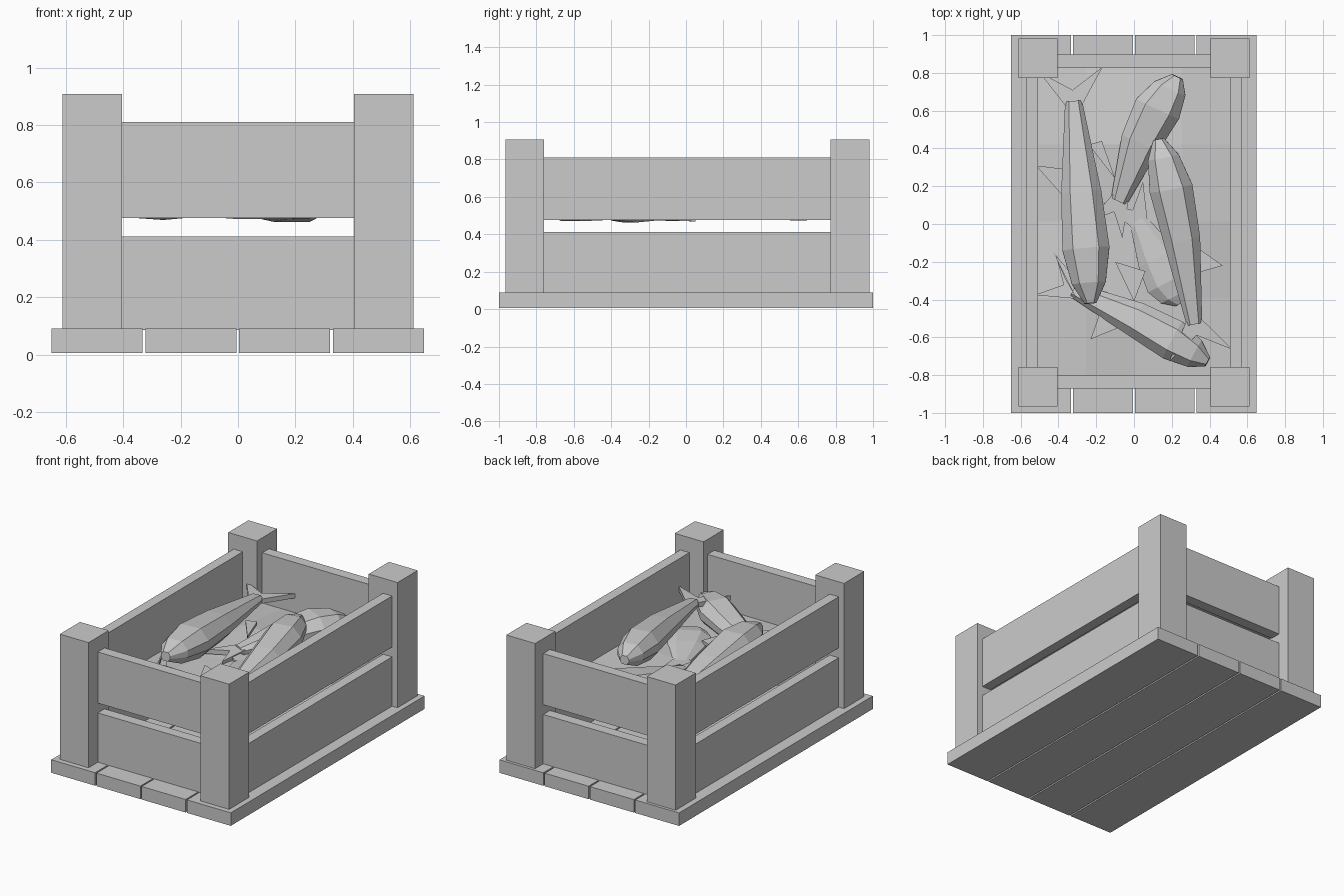
import bpy, bmesh, math
from mathutils import Vector

old = bpy.data.objects.get("Cube")
if old:
    bpy.data.objects.remove(old, do_unlink=True)

grey = bpy.data.materials.new("plain grey")
grey.use_nodes = True
COLOUR = (0.6, 0.6, 0.6, 1)
grey.diffuse_color = COLOUR
grey.node_tree.nodes["Principled BSDF"].inputs["Base Color"].default_value = COLOUR


def finish(name, bm):
    bmesh.ops.recalc_face_normals(bm, faces=bm.faces)
    mesh = bpy.data.meshes.new(name)
    bm.to_mesh(mesh)
    bm.free()
    mesh.materials.append(grey)
    obj = bpy.data.objects.new(name, mesh)
    bpy.context.collection.objects.link(obj)
    return obj


def box(name, xs, ys, zs):
    bm = bmesh.new()
    bmesh.ops.create_cube(bm, size=1)
    for v in bm.verts:
        v.co = [(r[0] + r[1]) / 2 + c * (r[1] - r[0]) for c, r in zip(v.co, (xs, ys, zs))]
    return finish(name, bm)


def plate(bm, outline, thick):
    """Thin slab from an outline of points."""
    top = [bm.verts.new(p + Vector((0, 0, thick / 2))) for p in outline]
    low = [bm.verts.new(p - Vector((0, 0, thick / 2))) for p in outline]
    bm.faces.new(top)
    bm.faces.new(low[::-1])
    n = len(top)
    for i in range(n):
        bm.faces.new((top[i], low[i], low[(i + 1) % n], top[(i + 1) % n]))


# Floor planks
for i in range(4):
    x = -0.65 + i * 0.327
    box("floor_plank", (x, x + 0.317), (-1, 1), (0.005, 0.09))

# Corner posts
for sx in (-1, 1):
    for y in (-0.862, 0.877):
        box("corner_post", (sx * 0.508 - 0.104, sx * 0.508 + 0.104),
            (y - 0.104, y + 0.104), (0.085, 0.908))

# Two rows of slats on every side
for z0, z1 in ((0.085, 0.412), (0.476, 0.81)):
    for sx in (-1, 1):
        box("side_slat", (sx * 0.54 - 0.033, sx * 0.54 + 0.033), (-0.8, 0.8), (z0, z1))
    for y in (-0.835, 0.862):
        box("end_slat", (-0.42, 0.42), (y - 0.035, y + 0.035), (z0, z1))

# Gently uneven bed under the fish
bm = bmesh.new()
bmesh.ops.create_grid(bm, x_segments=4, y_segments=4, size=1)
for v in bm.verts:
    u, w = v.co.x, v.co.y
    inside = abs(u) < 0.9 and abs(w) < 0.9
    lift = 0.035 + 0.025 * math.sin(u * 3 + w * 4) if inside else 0
    v.co = (u * 0.51, w * 0.815 + 0.013, 0.482 + lift)
finish("bed", bm)

# Fish body stations: distance along, half width, half thickness
STATIONS = ((0, 0.25, 0.3), (0.1, 0.72, 0.75), (0.27, 1, 1), (0.55, 0.85, 0.82), (1, 0.36, 0.3))
SECTION = ((1, 0.3), (0.55, 1), (-0.55, 1), (-1, 0.3),
           (-1, -0.3), (-0.55, -1), (0.55, -1), (1, -0.3))


def fish(name, nose, tail, width, thick, bend=0, spread=0.17):
    nose, tail = Vector(nose), Vector(tail)
    along = (tail - nose).normalized()
    side = Vector((-along.y, along.x, 0)).normalized()
    up = along.cross(side)
    bm = bmesh.new()
    rings = []
    for t, w, h in STATIONS:
        c = nose.lerp(tail, t) + side * bend * math.sin(math.pi * t)
        rings.append([bm.verts.new(c + side * a * w * width + up * b * h * thick)
                      for a, b in SECTION])
    for a, b in zip(rings, rings[1:]):
        for i in range(8):
            j = (i + 1) % 8
            bm.faces.new((a[i], a[j], b[j], b[i]))
    bm.faces.new(rings[0])
    bm.faces.new(rings[-1])
    # Forked tail fin, as two lobes
    for s in (-1, 1):
        plate(bm, [tail - along * 0.02, tail + side * s * width * 0.36 - along * 0.02,
                   tail + side * s * spread + along * 0.17, tail + along * 0.06], 0.03)
    return finish(name, bm)


fish("fish_top_right", (0.13, 0.45, 0.67), (0.32, -0.53, 0.62), 0.115, 0.09, 0.02)
fish("fish_top_left", (-0.23, -0.42, 0.655), (-0.32, 0.65, 0.60), 0.125, 0.095, 0.0)
fish("fish_back", (0.23, 0.78, 0.57), (-0.08, 0.12, 0.53), 0.125, 0.085, -0.03, 0.1)
fish("fish_front", (0.39, -0.73, 0.57), (-0.32, -0.35, 0.52), 0.11, 0.085, -0.02, 0.12)
fish("fish_buried", (0.25, -0.42, 0.51), (0.02, 0.02, 0.52), 0.13, 0.05, 0, 0.12)

# Loose side fins: root, root, tip, height
FINS = (((-0.36, 0.29), (-0.36, 0.13), (-0.52, 0.31), 0.56),
        ((-0.24, 0.42), (-0.1, 0.24), (-0.17, 0.44), 0.56),
        ((0.0, 0.36), (-0.06, 0.26), (0.0, 0.5), 0.55),
        ((0.3, -0.1), (0.33, -0.26), (0.47, -0.22), 0.54),
        ((-0.18, -0.47), (-0.06, -0.54), (-0.23, -0.61), 0.54),
        ((-0.1, -0.2), (0.06, -0.25), (0.0, -0.41), 0.54),
        ((-0.36, -0.3), (-0.3, -0.4), (-0.43, -0.14), 0.55))
for *points, z in FINS:
    bm = bmesh.new()
    plate(bm, [Vector((x, y, z)) for x, y in points], 0.02)
    finish("side_fin", bm)

# Fin tip drooping under the bed
bm = bmesh.new()
plate(bm, [Vector(p) for p in ((-0.4, -0.42, 0.485), (-0.15, -0.2, 0.485), (-0.26, 0.05, 0.475))], 0.012)
finish("lower_fin", bm)
